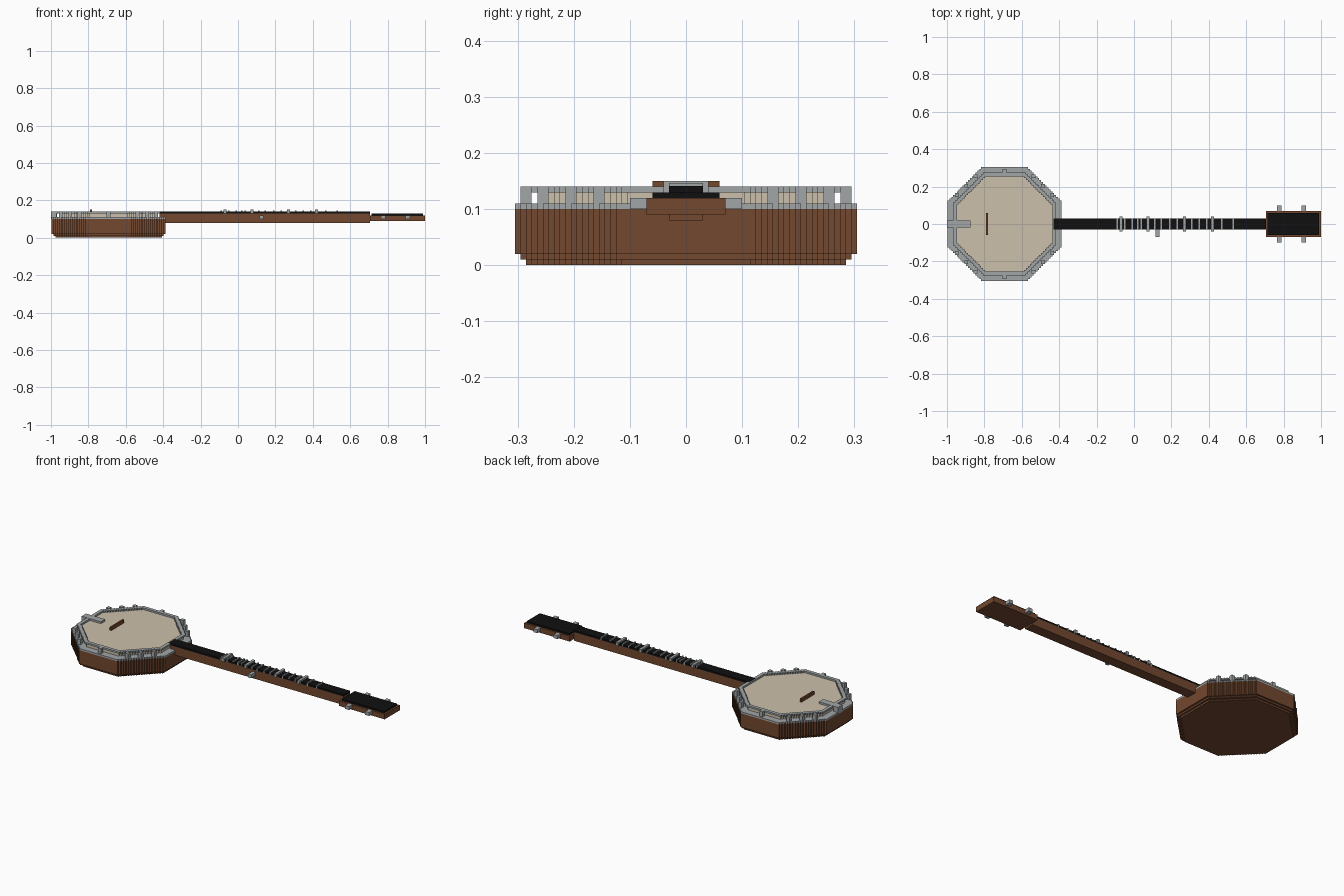
import bpy, bmesh
from mathutils import Matrix, Vector

if "Cube" in bpy.data.objects:
    bpy.data.objects.remove(bpy.data.objects["Cube"], do_unlink=True)

U = 0.01        # size of one block
CX = -0.692     # centre of the round body


def material(name, rgb):
    m = bpy.data.materials.new(name)
    m.use_nodes = True
    m.diffuse_color = (*rgb, 1)
    m.node_tree.nodes["Principled BSDF"].inputs["Base Color"].default_value = (*rgb, 1)
    return m


WOOD = material("brown wood", (0.17, 0.065, 0.028))
METAL = material("grey metal", (0.36, 0.38, 0.39))
SKIN = material("cream skin", (0.60, 0.53, 0.41))
EBONY = material("black ebony", (0.005, 0.005, 0.005))


def finish(name, bm, mat):
    bmesh.ops.recalc_face_normals(bm, faces=bm.faces)
    mesh = bpy.data.meshes.new(name)
    bm.to_mesh(mesh)
    bm.free()
    mesh.materials.append(mat)
    ob = bpy.data.objects.new(name, mesh)
    bpy.context.collection.objects.link(ob)
    return ob


def boxes(name, mat, *spans):
    """One object made of boxes, each given as two opposite corners."""
    bm = bmesh.new()
    for a, b in spans:
        a, b = Vector(a), Vector(b)
        place = Matrix.Translation((a + b) / 2) @ Matrix.Diagonal((*(b - a), 1))
        bmesh.ops.create_cube(bm, size=1, matrix=place)
    return finish(name, bm, mat)


def outline(r):
    """Octagon whose slanted sides climb in block steps."""
    steps = round(r * 0.586 / U)
    flat = r - steps * U
    corner = [(r, flat)]
    for k in range(steps):
        corner.append((r - (k + 1) * U, flat + k * U))
        corner.append((r - (k + 1) * U, flat + (k + 1) * U))
    pts = []
    for turn in range(4):
        pts += corner
        corner = [(-y, x) for x, y in corner]
    return pts


def octagon(name, mat, z0, z1, outer, inner=None):
    bm = bmesh.new()
    edges = []
    for r in filter(None, (outer, inner)):
        vs = [bm.verts.new((CX + x, y, z0)) for x, y in outline(r)]
        edges += [bm.edges.new((v, vs[i - 1])) for i, v in enumerate(vs)]
    bmesh.ops.triangle_fill(bm, use_beauty=True, edges=edges, normal=(0, 0, 1))
    ext = bmesh.ops.extrude_face_region(bm, geom=bm.faces[:], use_keep_orig=True)
    top = [v for v in ext["geom"] if isinstance(v, bmesh.types.BMVert)]
    bmesh.ops.translate(bm, verts=top, vec=(0, 0, z1 - z0))
    return finish(name, bm, mat)


# Body shell with a stepped lower rim
octagon("body_base", WOOD, 0, 0.01, 0.285)
octagon("body_lower_rim", WOOD, 0.01, 0.02, 0.295)
octagon("body_shell", WOOD, 0.02, 0.10, 0.305)

# Flange, drum skin and tension hoop
octagon("flange", METAL, 0.10, 0.11, 0.305)
octagon("drum_skin", SKIN, 0.11, 0.13, 0.265)
octagon("tension_hoop", METAL, 0.13, 0.14, 0.275, 0.255)

# Brackets around the hoop
posts = []
x_y = [(0.285, 0), (0.255, 0.155), (0.205, 0.205), (0.155, 0.255)]
for turn in range(4):
    for x, y in x_y:
        posts.append(((CX + x - U, y - U, 0.11), (CX + x + U, y + U, 0.14)))
    x_y = [(-y, x) for x, y in x_y]
boxes("hoop_brackets", METAL, *posts)

# Tailpiece and bridge
boxes("tailpiece", METAL,
      ((-1.0, -0.02, 0.10), (-0.97, 0.02, 0.141)),
      ((-0.97, -0.02, 0.13), (-0.875, 0.02, 0.141)))
boxes("bridge", WOOD, ((-0.79, -0.06, 0.13), (-0.78, 0.06, 0.15)))

# Neck and fingerboard
boxes("neck", WOOD, ((-0.42, -0.03, 0.08), (0.705, 0.03, 0.13)))
boxes("fingerboard", EBONY, ((-0.43, -0.03, 0.13), (0.705, 0.03, 0.141)))

# Frets, with wider ones at the marked positions
thin = (-0.09, -0.05, -0.01, 0.02, 0.04, 0.11, 0.145, 0.19, 0.23,
        0.31, 0.35, 0.39, 0.47, 0.53)
wide = (-0.07, 0.075, 0.27, 0.42)
boxes("thin_frets", METAL,
      *[((x - 0.004, -0.03, 0.13), (x + 0.004, 0.03, 0.147)) for x in thin])
boxes("wide_frets", METAL,
      *[((x - 0.008, -0.04, 0.13), (x + 0.008, 0.04, 0.15)) for x in wide])

# Headstock with black face
boxes("headstock", WOOD, ((0.705, -0.07, 0.09), (1.0, 0.07, 0.12)))
boxes("headstock_face", EBONY, ((0.715, -0.06, 0.12), (0.99, 0.06, 0.13)))

# Tuning pegs, four on the headstock and one on the neck
boxes("tuning_pegs", METAL,
      *[((x - 0.0125, s * 0.065, 0.10), (x + 0.0125, s * 0.10, 0.12))
        if s > 0 else
        ((x - 0.0125, -0.10, 0.10), (x + 0.0125, -0.065, 0.12))
        for x in (0.777, 0.907) for s in (-1, 1)])
boxes("short_string_peg", METAL, ((0.115, -0.07, 0.10), (0.135, -0.03, 0.12)))
